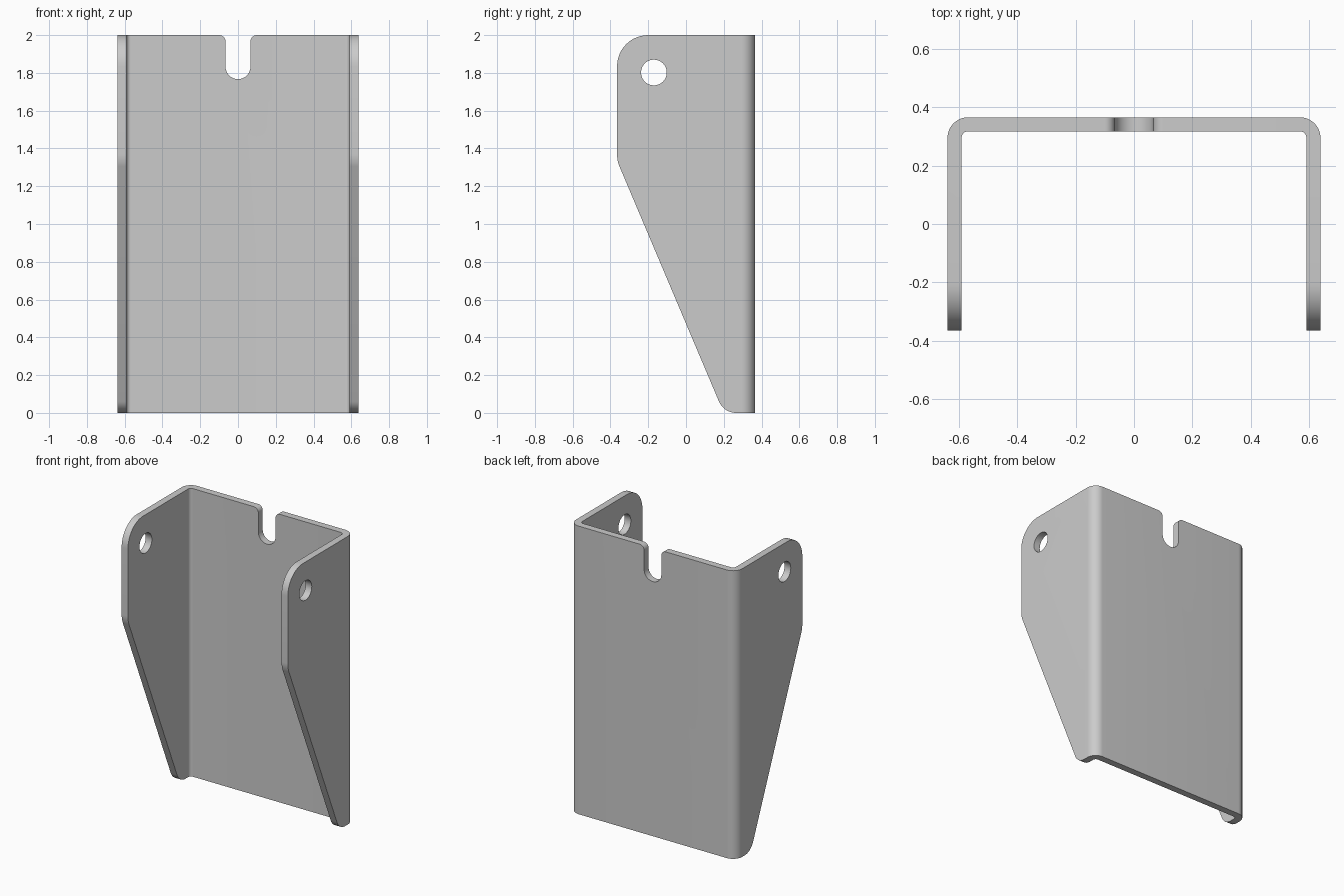
import bpy, bmesh, math
from mathutils import Vector

cube = bpy.data.objects.get("Cube")
if cube:
    bpy.data.objects.remove(cube, do_unlink=True)

HALF_W, HALF_D, HEIGHT, THICK = 0.638, 0.365, 2.0, 0.048

steel = bpy.data.materials.new("plain grey steel")
steel.use_nodes = True
GREY = (0.6, 0.6, 0.6, 1)
steel.diffuse_color = GREY
steel.node_tree.nodes["Principled BSDF"].inputs["Base Color"].default_value = GREY


def rounded(corners, steps=12):
    """Outline from (u, v, radius) corners, each rounded by an arc."""
    out = []
    for i, (u, v, r) in enumerate(corners):
        p = Vector((u, v))
        if r == 0:
            out.append(p)
            continue
        a = (Vector(corners[i - 1][:2]) - p).normalized()
        b = (Vector(corners[(i + 1) % len(corners)][:2]) - p).normalized()
        half = a.angle(b) / 2
        centre = p + (a + b).normalized() * r / math.sin(half)
        start = p + a * r / math.tan(half) - centre
        end = p + b * r / math.tan(half) - centre
        sweep = math.pi - 2 * half
        for k in range(steps + 1):
            t = k / steps
            out.append(centre + (start * math.sin((1 - t) * sweep)
                                 + end * math.sin(t * sweep)) / math.sin(sweep))
    return out


def prism(name, outline, axis, low, high):
    """Extrude a 2D outline along axis 0, 1 or 2 between low and high."""
    def place(p, w):
        co = [p.x, p.y]
        co.insert(axis, w)
        return co
    bm = bmesh.new()
    face = bm.faces.new([bm.verts.new(place(p, low)) for p in outline])
    bmesh.ops.remove_doubles(bm, verts=bm.verts, dist=1e-5)
    ext = bmesh.ops.extrude_face_region(bm, geom=bm.faces[:])
    shift = Vector((0, 0, 0))
    shift[axis] = high - low
    bmesh.ops.translate(bm, vec=shift, verts=[g for g in ext["geom"] if isinstance(g, bmesh.types.BMVert)])
    bmesh.ops.recalc_face_normals(bm, faces=bm.faces)
    mesh = bpy.data.meshes.new(name)
    bm.to_mesh(mesh)
    bm.free()
    mesh.materials.append(steel)
    obj = bpy.data.objects.new(name, mesh)
    bpy.context.collection.objects.link(obj)
    return obj


def mirrored(points):
    return points + [(-u, v, r) for u, v, r in reversed(points)]


# Folded sheet: U-shaped plan with rounded bends, overlong for trimming
inner_w, inner_d = HALF_W - THICK, HALF_D - THICK
plan = mirrored([(inner_w, inner_d, 0.022), (inner_w, -0.5, 0),
                 (HALF_W, -0.5, 0), (HALF_W, HALF_D, 0.07)])
bracket = prism("folded_bracket", rounded(plan), 2, -0.1, HEIGHT + 0.1)

# Side silhouette that trims the flanges
side = [(0.5, 0, 0), (0.5, HEIGHT, 0), (-HALF_D, HEIGHT, 0.165),
        (-HALF_D, 1.335, 0.17), (0.2, 0, 0.1)]
trim = prism("side_trim", rounded(side), 0, -1, 1)

# Pivot hole through both flanges
R = 0.068
hole = prism("pivot_hole_cutter",
             [Vector((-0.17 + R * math.cos(k * math.tau / 48),
                      1.802 + R * math.sin(k * math.tau / 48))) for k in range(48)], 0, -1, 1)

# Round-bottomed slot with eased upper corners
slot = prism("slot_cutter", rounded(mirrored([
    (-0.1, 2.2, 0), (-0.1, HEIGHT, 0), (-0.066, HEIGHT, 0.034), (-0.066, 1.767, 0.066)])), 1, 0.1, 0.6)

bpy.context.view_layer.objects.active = bracket
for cutter, operation in ((trim, "INTERSECT"), (hole, "DIFFERENCE"), (slot, "DIFFERENCE")):
    cutter.hide_render = True
    mod = bracket.modifiers.new(cutter.name, "BOOLEAN")
    mod.object, mod.operation, mod.solver = cutter, operation, "EXACT"
    bpy.ops.object.modifier_apply(modifier=mod.name)
    bpy.data.objects.remove(cutter, do_unlink=True)

bpy.ops.object.select_all(action="DESELECT")
bracket.select_set(True)
bpy.ops.object.shade_smooth_by_angle(angle=math.radians(30))
